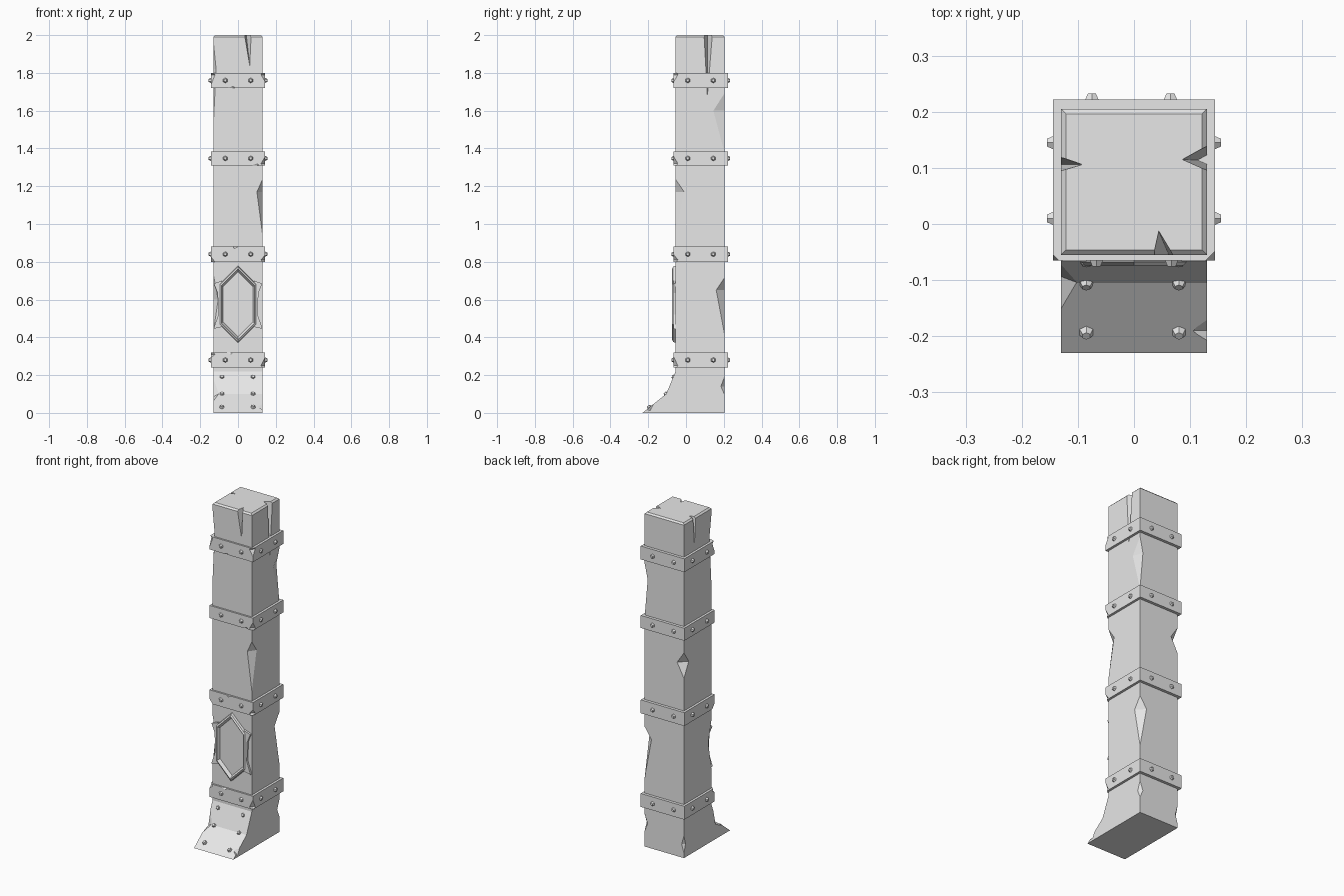
import bpy, bmesh, math
from mathutils import Vector

cube = bpy.data.objects.get("Cube")
if cube:
    bpy.data.objects.remove(cube, do_unlink=True)

stone = bpy.data.materials.new("light grey stone")
stone.use_nodes = True
GREY = (0.8, 0.8, 0.8, 1)
stone.diffuse_color = GREY
stone.node_tree.nodes["Principled BSDF"].inputs["Base Color"].default_value = GREY

W, FRONT, BACK = 0.13, -0.055, 0.205      # post half width, front and back faces
BW, BFRONT, BBACK = 0.144, -0.065, 0.222  # same for the bands


def finish(name, bm):
    bmesh.ops.recalc_face_normals(bm, faces=bm.faces[:])
    mesh = bpy.data.meshes.new(name)
    bm.to_mesh(mesh)
    bm.free()
    mesh.materials.append(stone)
    ob = bpy.data.objects.new(name, mesh)
    bpy.context.collection.objects.link(ob)
    return ob


def hull(bm, points):
    verts = [bm.verts.new(p) for p in points]
    bmesh.ops.convex_hull(bm, input=verts)


def prism(bm, points, offset):
    face = bm.faces.new([bm.verts.new(p) for p in points])
    new = bmesh.ops.extrude_face_region(bm, geom=[face])["geom"]
    bmesh.ops.translate(bm, vec=offset, verts=[v for v in new if isinstance(v, bmesh.types.BMVert)])


def carve(ob, cutter_bm):
    """Subtract the cutter shapes and bake the result."""
    cutter = finish("chip_cutter", cutter_bm)
    cutter.hide_render = True
    mod = ob.modifiers.new("chips", 'BOOLEAN')
    mod.operation, mod.solver, mod.object = 'DIFFERENCE', 'EXACT', cutter
    dg = bpy.context.evaluated_depsgraph_get()
    mesh = bpy.data.meshes.new_from_object(ob.evaluated_get(dg))
    ob.modifiers.clear()
    ob.data = mesh
    bpy.data.objects.remove(cutter, do_unlink=True)


def corner_chip(bm, cx, cy, low, mid, high, dx, dy):
    """Diamond chip on a vertical corner."""
    sx = 1 if cx > 0 else -1
    sy = 1 if cy > 0 else -1
    a = Vector((cx - sx * dx, cy, mid))
    b = Vector((cx, cy - sy * dy, mid))
    ex = Vector((sx, sy, 0)) * 0.001
    hull(bm, [Vector((cx, cy, low)) + ex, Vector((cx, cy, high)) + ex,
              a + (a - b) * 0.4, b + (b - a) * 0.4,
              (cx + sx * 0.04, cy + sy * 0.04, mid)])


def top_crack(bm, tip, left, right, foot, out):
    """Wedge split running down from the top edge."""
    tip, left, right = (Vector((*p, 2.01)) for p in (tip, left, right))
    hull(bm, [tip, tip + (left - tip) * 1.5, tip + (right - tip) * 1.5,
              Vector(foot) + Vector(out) * 0.002])


# Post with flared foot, one side profile extruded across
bm = bmesh.new()
profile = [(-0.23, 0), (BACK, 0), (BACK, 2), (FRONT, 2), (FRONT, 0.22), (-0.105, 0.1)]
prism(bm, [(-W, y, z) for y, z in profile], (2 * W, 0, 0))
top = [e for e in bm.edges if all(v.co.z > 1.99 for v in e.verts)]
bmesh.ops.bevel(bm, geom=top, offset=0.009, segments=1, affect='EDGES')
post = finish("post", bm)

# Chips and cracks in the post
cut = bmesh.new()
for chip in [
    (W, FRONT, 0.93, 1.17, 1.24, 0.03, 0.045),
    (W, BACK, 0.40, 0.65, 0.72, 0.045, 0.045),
    (W, BACK, 0.09, 0.14, 0.20, 0.02, 0.02),
    (W, BACK, 1.36, 1.60, 1.70, 0.02, 0.06),
    (-W, BACK, 1.07, 1.16, 1.23, 0.045, 0.045),
    (-W, BACK, 0.02, 0.08, 0.14, 0.015, 0.015),
    (-W, FRONT, 0.42, 0.60, 0.74, 0.025, 0.03),
    (-W, FRONT, 1.50, 1.82, 1.98, 0.014, 0.02),
]:
    corner_chip(cut, *chip)
top_crack(cut, (0.043, -0.01), (0.033, FRONT), (0.07, FRONT), (0.063, FRONT, 1.83), (0, -1, 0))
top_crack(cut, (0.085, 0.115), (W, 0.095), (W, 0.14), (W, 0.113, 1.66), (1, 0, 0))
top_crack(cut, (-0.09, 0.106), (-W, 0.094), (-W, 0.12), (-W, 0.106, 1.82), (-1, 0, 0))
hull(cut, [(0.105, -0.19, 0.03), (0.14, -0.155, 0.07), (0.14, -0.22, 0.015),
           (0.14, -0.19, 0.005), (0.15, -0.25, 0.1)])
hull(cut, [(-0.1, -0.105, 0.102), (-0.14, -0.18, 0.045), (-0.14, -0.06, 0.21),
           (-0.14, -0.09, 0.08), (-0.15, -0.2, 0.2)])
carve(post, cut)

# Bands: (bottom, top, corner chips, front edge notches)
bands = [
    (0.24, 0.32, [(1, -1, 0.22, 0.25, 0.30), (-1, -1, 0.29, 0.31, 0.34)], [(-0.11, -0.04, 0.0, 0.32, -1)]),
    (0.80, 0.88, [(1, -1, 0.78, 0.81, 0.84), (-1, -1, 0.79, 0.80, 0.83)], [(-0.04, -0.02, 0.04, 0.88, -1)]),
    (1.31, 1.385, [(1, -1, 1.29, 1.32, 1.36)], [(0.02, 0.10, 0.14, 1.31, 1)]),
    (1.72, 1.80, [(-1, -1, 1.73, 1.79, 1.81), (1, -1, 1.75, 1.79, 1.83)], [(-0.10, -0.03, 0.02, 1.72, 1)]),
]
rivets = []
for i, (low, high, chips, notches) in enumerate(bands):
    bm = bmesh.new()
    prism(bm, [(-BW, BFRONT, low), (BW, BFRONT, low), (BW, BBACK, low), (-BW, BBACK, low)],
          (0, 0, high - low))
    band = finish(f"band_{i + 1}", bm)
    cut = bmesh.new()
    for sx, sy, a, b, c in chips:
        corner_chip(cut, sx * BW, BFRONT if sy < 0 else BBACK, a, b, c, 0.022, 0.022)
    for x0, xm, x1, z, d in notches:
        hull(cut, [(x0, BFRONT - 0.01, z - d * 0.004), (x1, BFRONT - 0.01, z - d * 0.004),
                   (xm, BFRONT - 0.005, z + d * 0.018), (xm, BFRONT + 0.009, z - d * 0.004)])
    carve(band, cut)
    mid = (low + high) / 2
    for s in (-1, 1):
        rivets.append(((s * 0.067, BFRONT, mid), (0, -1, 0)))
        rivets.append(((s * 0.07 - 0.005, BBACK, mid), (0, 1, 0)))
        for y in (0.01, 0.145):
            rivets.append(((s * BW, y, mid), (s, 0, 0)))

# Foot rivets, standing square to the slope
for x in (-0.085, 0.08):
    rivets.append(((x, -0.193, 0.03), (0, -0.62, 0.78)))
    rivets.append(((x, -0.105, 0.1), (0, -0.78, 0.62)))
    rivets.append(((x, -0.064, 0.19), (0, -0.92, 0.38)))

bm = bmesh.new()
for place, normal in rivets:
    turn = Vector(normal).to_track_quat('Z', 'Y').to_matrix().to_4x4()
    turn.translation = Vector(place) + Vector(normal) * 0.003
    bmesh.ops.create_cone(bm, cap_ends=True, segments=6, radius1=0.016, radius2=0.008,
                          depth=0.016, matrix=turn)
finish("rivets", bm)


# Elongated hexagonal frame on the front
def hexagon(bm, half_w, half_h, shoulder, y):
    pts = [(0, half_h), (half_w, shoulder), (half_w, -shoulder),
           (0, -half_h), (-half_w, -shoulder), (-half_w, shoulder)]
    return [bm.verts.new((x, y, 0.575 + z)) for x, z in pts]


bm = bmesh.new()
rings = [hexagon(bm, *r) for r in [
    (0.098, 0.205, 0.108, FRONT + 0.004), (0.094, 0.2, 0.106, -0.068),
    (0.088, 0.188, 0.1, -0.074), (0.078, 0.17, 0.092, FRONT + 0.004)]]
for r, outer in enumerate(rings):
    inner = rings[(r + 1) % len(rings)]
    for k in range(6):
        n = (k + 1) % 6
        bm.faces.new((outer[k], outer[n], inner[n], inner[k]))
finish("hexagon_frame", bm)

# Side fangs of the frame, mirrored left and right
bm = bmesh.new()
fang = [(0.085, 0.70), (0.128, 0.685), (0.108, 0.635), (0.104, 0.52), (0.13, 0.445), (0.085, 0.455)]
for s in (-1, 1):
    prism(bm, [(s * x, -0.067, z) for x, z in fang], (0, 0.016, 0))
finish("frame_fangs", bm)
